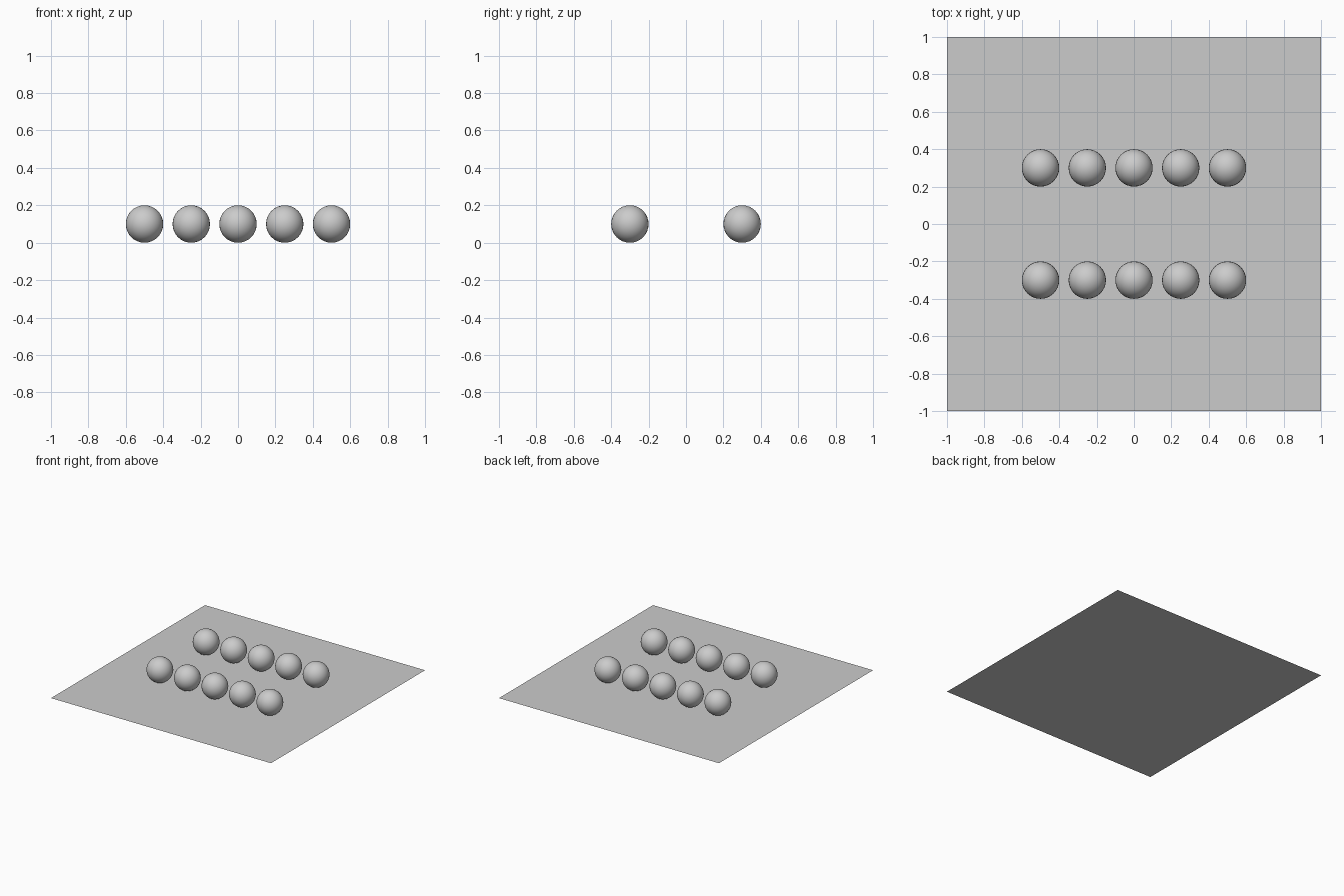
import bpy

if "Cube" in bpy.data.objects:
    bpy.data.objects.remove(bpy.data.objects["Cube"])

# Flat square base sheet
bpy.ops.mesh.primitive_plane_add(size=2, location=(0, 0, 0))
bpy.context.object.name = "base_sheet"


def add_ball(name, x, y, radius=0.1):
    bpy.ops.mesh.primitive_uv_sphere_add(
        segments=32, ring_count=16, radius=radius, location=(x, y, radius))
    ball = bpy.context.object
    ball.name = name
    bpy.ops.object.shade_smooth()


# Two rows of five balls resting on the sheet
for row, y in (("front", -0.3), ("back", 0.3)):
    for i in range(5):
        add_ball(f"{row}_ball_{i + 1}", -0.5 + 0.25 * i, y)
